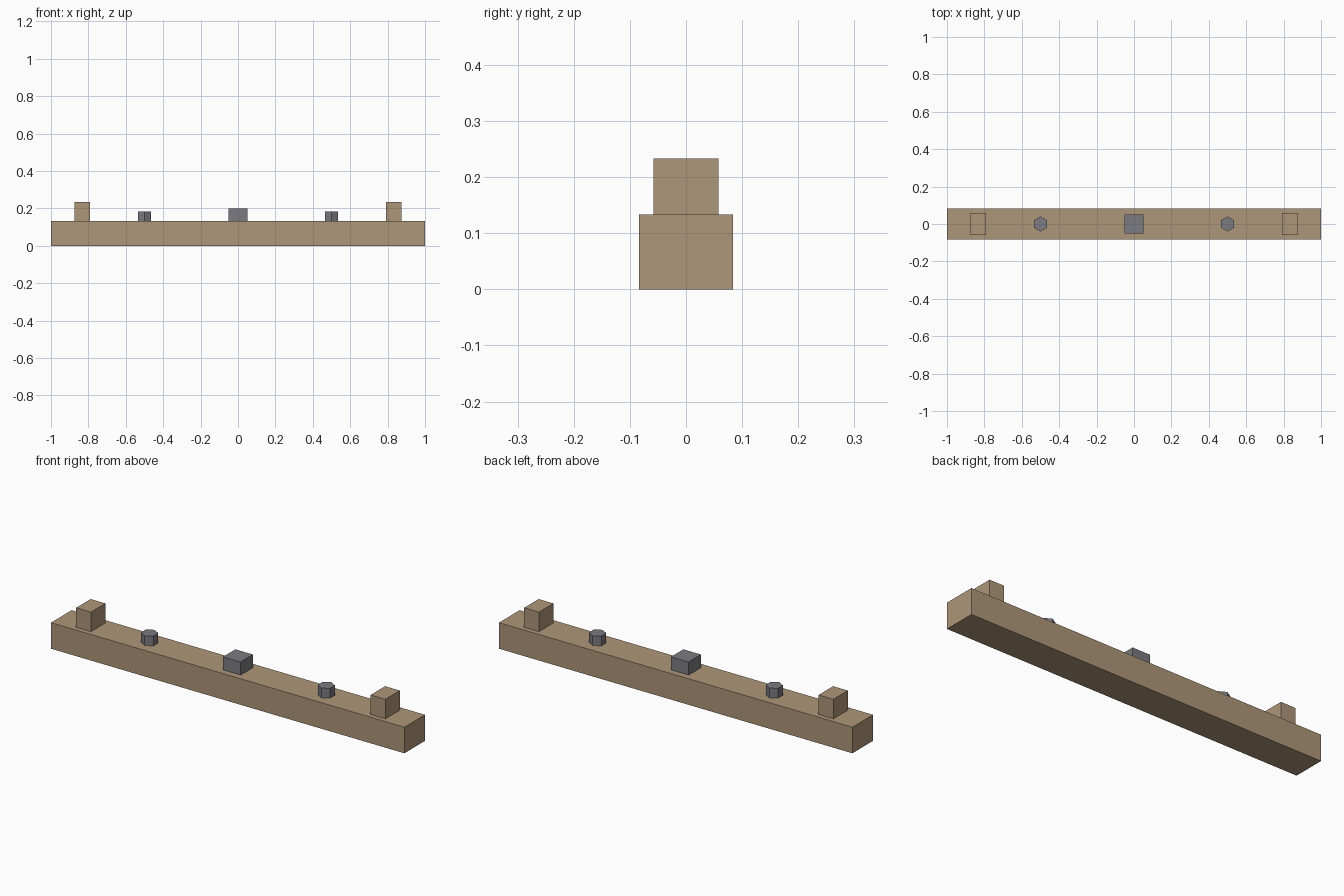
import bpy

cube = bpy.data.objects.get("Cube")
if cube:
    bpy.data.objects.remove(cube, do_unlink=True)


def material(name, rgb):
    mat = bpy.data.materials.new(name)
    mat.use_nodes = True
    color = (*rgb, 1)
    mat.diffuse_color = color
    mat.node_tree.nodes["Principled BSDF"].inputs["Base Color"].default_value = color
    return mat


wood = material("tan wood", (0.42, 0.305, 0.19))
metal = material("grey metal", (0.2, 0.2, 0.22))


def finish(name, mat):
    obj = bpy.context.object
    obj.name = name
    obj.data.materials.append(mat)
    return obj


def box(name, x, bottom, size, mat):
    bpy.ops.mesh.primitive_cube_add(size=1, location=(x, 0, bottom + size[2] / 2))
    bpy.context.object.scale = size
    bpy.ops.object.transform_apply(location=False, rotation=False, scale=True)
    return finish(name, mat)


def hex_bolt(name, x, bottom, radius, height):
    bpy.ops.mesh.primitive_cylinder_add(
        vertices=6, radius=radius, depth=height, location=(x, 0, bottom + height / 2))
    return finish(name, metal)


# Long beam and the plate at its middle
beam_top = 0.1333
box("beam", 0, 0, (2, 0.1667, beam_top), wood)
box("centre_block", 0, beam_top, (0.1, 0.1, 0.0667), metal)

# End blocks and bolts, one on each side
for side, sign in (("left", 1), ("right", -1)):
    box(f"{side}_end_block", sign * 0.8333, beam_top, (0.0833, 0.1167, 0.1), wood)
    hex_bolt(f"{side}_bolt", sign * 0.5, beam_top, 0.04, 0.05)
